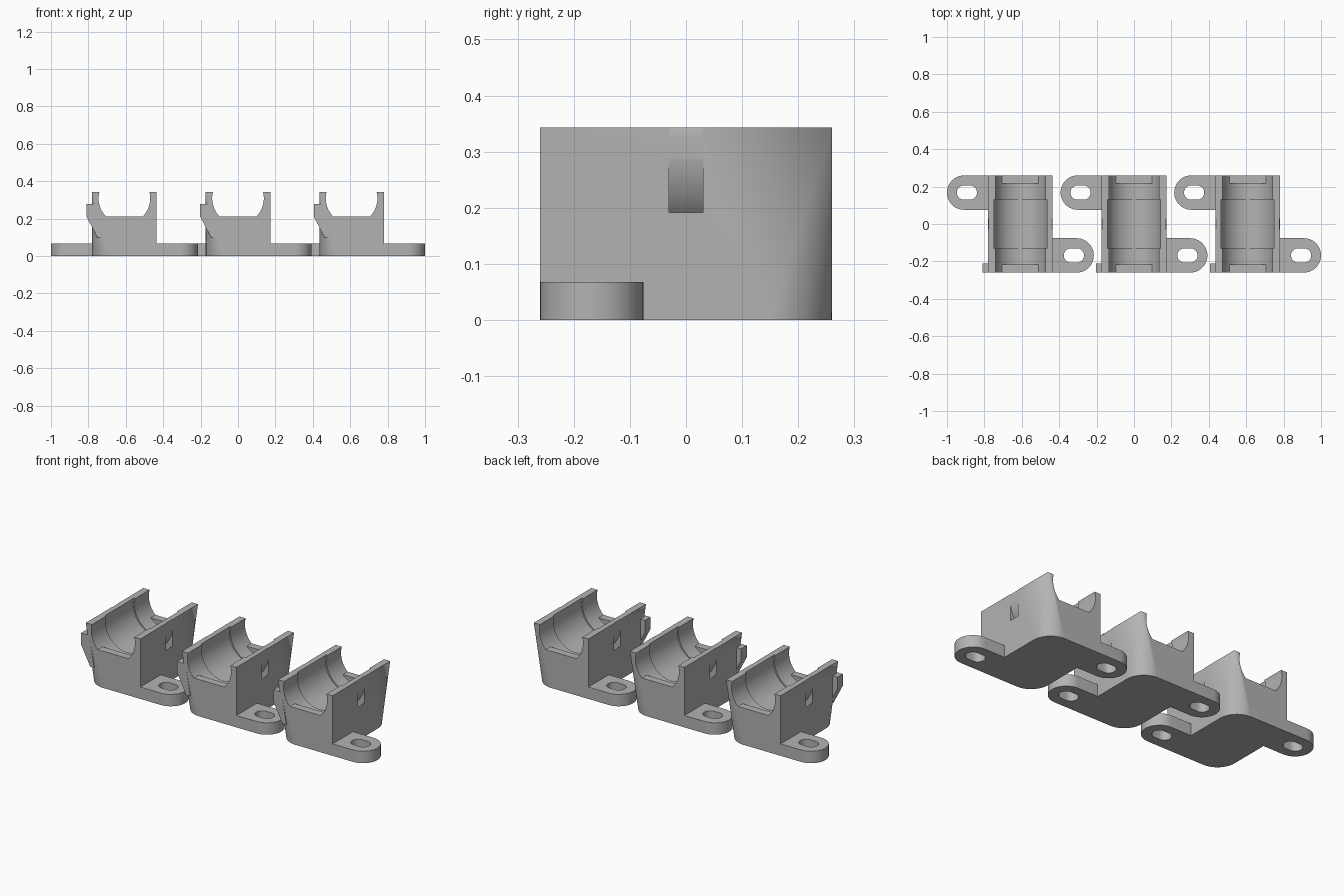
import bpy, bmesh
from math import pi, sin, cos
from mathutils import Matrix

if "Cube" in bpy.data.objects:
    bpy.data.objects.remove(bpy.data.objects["Cube"], do_unlink=True)

PITCH, HX, HY, TOP = 0.6075, 0.1725, 0.26, 0.343
AXIS_Z = 0.308          # height of the cradle axis
TAB_H, TAB_R = 0.068, 0.092
CORNER_R = 0.11

grey = bpy.data.materials.new("light grey")
grey.use_nodes = True
colour = (0.45, 0.45, 0.45, 1)
grey.diffuse_color = colour
grey.node_tree.nodes["Principled BSDF"].inputs["Base Color"].default_value = colour


def to_object(bm, name):
    bmesh.ops.recalc_face_normals(bm, faces=bm.faces)
    mesh = bpy.data.meshes.new(name)
    bm.to_mesh(mesh)
    bm.free()
    mesh.materials.append(grey)
    ob = bpy.data.objects.new(name, mesh)
    bpy.context.collection.objects.link(ob)
    return ob


def prism(name, points, depth):
    """Extrude a closed loop of 3D points along a vector."""
    bm = bmesh.new()
    face = bm.faces.new([bm.verts.new(p) for p in points])
    out = bmesh.ops.extrude_face_region(bm, geom=[face])
    bmesh.ops.translate(bm, vec=depth, verts=[v for v in out["geom"] if isinstance(v, bmesh.types.BMVert)])
    return to_object(bm, name)


def arc(cx, cy, r, a0, a1, n=24):
    return [(cx + r * cos(a0 + (a1 - a0) * i / n), cy + r * sin(a0 + (a1 - a0) * i / n)) for i in range(n + 1)]


def cylinder(name, r, half_len):
    bm = bmesh.new()
    bmesh.ops.create_cone(bm, cap_ends=True, segments=96, radius1=r, radius2=r, depth=2 * half_len,
                          matrix=Matrix.Translation((0, 0, AXIS_Z)) @ Matrix.Rotation(pi / 2, 4, 'X'))
    return to_object(bm, name)


def box(name, x, y, z0, z1, yc=0):
    return prism(name, [(-x, yc - y, z0), (x, yc - y, z0), (x, yc + y, z0), (-x, yc + y, z0)], (0, 0, z1 - z0))


def combine(target, tool, operation):
    """Apply a boolean and discard the tool."""
    tool.hide_render = True
    mod = target.modifiers.new("bool", 'BOOLEAN')
    mod.operation, mod.object, mod.solver = operation, tool, 'EXACT'
    deps = bpy.context.evaluated_depsgraph_get()
    mesh = bpy.data.meshes.new_from_object(target.evaluated_get(deps))
    target.modifiers.clear()
    target.data = mesh
    bpy.data.objects.remove(tool, do_unlink=True)


# Block: two opposite corners are cones, round at the base and sharp at the top
bm = bmesh.new()
for s in (1, -1):
    for x, y in arc(HX - CORNER_R, HY - CORNER_R, CORNER_R, 0, pi / 2):
        bm.verts.new((s * x, s * y, 0))
    bm.verts.new((-s * HX, s * HY, 0))
    for sx in (1, -1):
        bm.verts.new((sx * HX, s * HY, TOP))
bmesh.ops.convex_hull(bm, input=bm.verts)
bmesh.ops.dissolve_limit(bm, angle_limit=0.001, verts=bm.verts, edges=bm.edges)
holder = to_object(bm, "cable_holder")

# Small catch on the front of the right wall
catch = [(-0.202, 0.277), (-0.202, 0.21), (-0.145, 0.10), (-0.12, 0.10), (-0.15, 0.277)]
combine(holder, prism("catch", [(x, -HY, z) for x, z in catch], (0, 0.05, 0)), 'UNION')

# Round-ended screw tabs with slotted holes, at opposite corners
for s in (1, -1):
    cx, cy = 0.3925 - TAB_R, -HY + TAB_R
    tab = [(0.1, -HY)] + arc(cx, cy, TAB_R, -pi / 2, pi / 2) + [(0.1, -HY + 2 * TAB_R)]
    combine(holder, prism("tab", [(s * x, s * y, 0) for x, y in tab], (0, 0, TAB_H)), 'UNION')
    hx, hr, hl = 0.286, 0.038, 0.016
    slot = arc(hx + hl, cy, hr, -pi / 2, pi / 2) + arc(hx - hl, cy, hr, pi / 2, 3 * pi / 2)
    combine(holder, prism("slot", [(s * x, s * y, -0.1) for x, y in slot], (0, 0, 0.3)), 'DIFFERENCE')

# Cradle: full bore inside, flat-bottomed openings at the ends, wider middle pocket
bore = cylinder("bore", 0.138, HY + 0.1)
for s in (1, -1):
    combine(bore, box("end_lip", 0.2, 0.1, 0, 0.21, s * (0.217 + 0.1)), 'DIFFERENCE')
combine(holder, bore, 'DIFFERENCE')
combine(holder, cylinder("pocket", 0.146, 0.13), 'DIFFERENCE')

# Curved strap channel passing round the cradle
channel = cylinder("channel", 0.208, 0.03)
combine(channel, cylinder("channel_core", 0.1737, 0.1), 'DIFFERENCE')
combine(holder, channel, 'DIFFERENCE')

# Smooth curved faces, then repeat the holder in a row
bpy.ops.object.select_all(action='DESELECT')
holder.select_set(True)
bpy.context.view_layer.objects.active = holder
bpy.ops.object.shade_smooth_by_angle(angle=0.5)
for name, i in (("right_cable_holder", -1), ("middle_cable_holder", 0), ("left_cable_holder", 1)):
    ob = holder if i == -1 else holder.copy()
    if ob is not holder:
        bpy.context.collection.objects.link(ob)
    ob.name = name
    ob.location.x = i * PITCH
